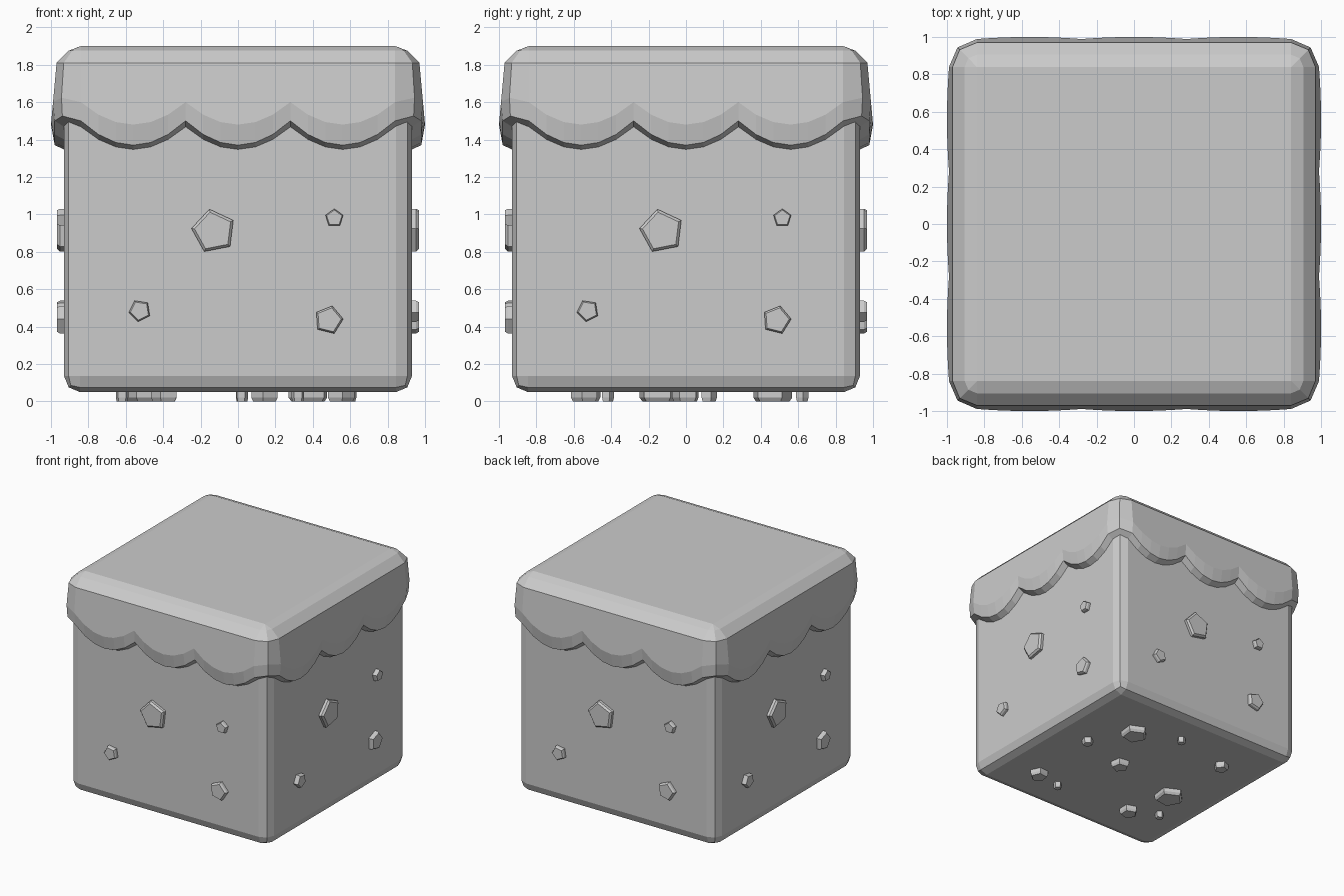
import bpy, bmesh, math
from mathutils import Matrix, Vector

if "Cube" in bpy.data.objects:
    bpy.data.objects.remove(bpy.data.objects["Cube"])


def make_object(name, bm):
    bmesh.ops.remove_doubles(bm, verts=bm.verts, dist=0.0005)
    bmesh.ops.recalc_face_normals(bm, faces=bm.faces)
    mesh = bpy.data.meshes.new(name)
    bm.to_mesh(mesh)
    bm.free()
    obj = bpy.data.objects.new(name, mesh)
    bpy.context.collection.objects.link(obj)
    return obj


def bridge(bm, rings):
    for a, b in zip(rings, rings[1:]):
        n = len(a)
        for i in range(n):
            j = (i + 1) % n
            bm.faces.new((a[i], a[j], b[j], b[i]))


# soil block with rounded edges
bm = bmesh.new()
bmesh.ops.create_cube(bm, size=1, matrix=Matrix.Translation((0, 0, 0.925))
                      @ Matrix.Diagonal((1.86, 1.86, 1.75, 1)))
bmesh.ops.bevel(bm, geom=bm.edges[:], offset=0.085, segments=2, profile=0.5,
                affect='EDGES')
make_object("soil_block", bm)

# grass cap: stacked rings round a square, with three scallops on each side
INNER, LOBES, SEG = 0.84, 3, 6
outline = []          # (core point, outward direction, scallop drop)
for k in range(4):
    turn = Matrix.Rotation(k * math.pi / 2, 3, 'Z')
    for i in range(LOBES * SEG + 1):
        t = (i % SEG) / SEG * 2 - 1
        core = Vector((-INNER + 2 * INNER * i / (LOBES * SEG), -INNER, 0))
        outline.append((turn @ core, turn @ Vector((0, -1, 0)), 1 - t * t))
    diag = Vector((1, -1, 0)).normalized()
    outline.append((turn @ Vector((INNER, -INNER, 0)), turn @ diag, -0.2))


def flare(z):
    return 0.13 + 0.03 * (1.81 - z) / 0.33


# each level: height at a cusp, extra drop at a lobe, outward offset
levels = [(1.9, 0, 0.0), (1.875, 0, 0.065), (1.81, 0, 0.13),
          (1.6, 0.12, None), (1.5, 0.13, 0.14), (1.465, 0.12, 0.085)]
bm = bmesh.new()
rings = []
for z, drop, out in levels:
    ring = []
    for core, direction, d in outline:
        h = z - drop * d
        p = core + direction * (flare(h) if out is None else out)
        ring.append(bm.verts.new((p.x, p.y, h)))
    rings.append(ring)
bridge(bm, rings)
bm.faces.new(rings[0])
make_object("grass_cap", bm)


# pebbles: chamfered pentagons standing out of a face
def add_pebbles(name, frame, stones, height):
    bm = bmesh.new()
    for u, v, radius, start in stones:
        rings = []
        for scale, n in ((1, -0.03), (1, height * 0.6), (0.86, height)):
            ring = []
            for i in range(5):
                a = math.radians(start + 72 * i)
                p = Vector((u + radius * scale * math.cos(a),
                            v + radius * scale * math.sin(a), n))
                ring.append(bm.verts.new(frame @ p))
            rings.append(ring)
        bridge(bm, rings)
        bm.faces.new(rings[-1])
        bm.faces.new(rings[0])
    make_object(name, bm)


side_stones = [(-0.13, 0.91, 0.12, 29), (0.515, 0.98, 0.05, 90),
               (0.485, 0.435, 0.078, 4), (-0.525, 0.485, 0.06, 45)]
for k, side in enumerate(("front", "right", "back", "left")):
    frame = (Matrix.Rotation(k * math.pi / 2, 4, 'Z')
             @ Matrix.Translation((0, -0.93, 0))
             @ Matrix.Rotation(math.pi / 2, 4, 'X'))
    add_pebbles(side + "_pebbles", frame, side_stones, 0.037)

bottom_stones = [(0.38, 0.46, 0.11, 29), (0.59, 0.12, 0.045, 90),
                 (0.02, 0.62, 0.035, 10), (0.145, 0.0, 0.075, 45),
                 (-0.5, 0.5, 0.06, 4), (0.55, -0.54, 0.075, 60),
                 (0.32, -0.58, 0.035, 20), (-0.49, -0.14, 0.12, 100),
                 (-0.39, -0.53, 0.075, 35), (-0.62, -0.42, 0.035, 90)]
under = Matrix.Translation((0, 0, 0.05)) @ Matrix.Diagonal((1, 1, -1, 1))
add_pebbles("bottom_pebbles", under, bottom_stones, 0.05)
